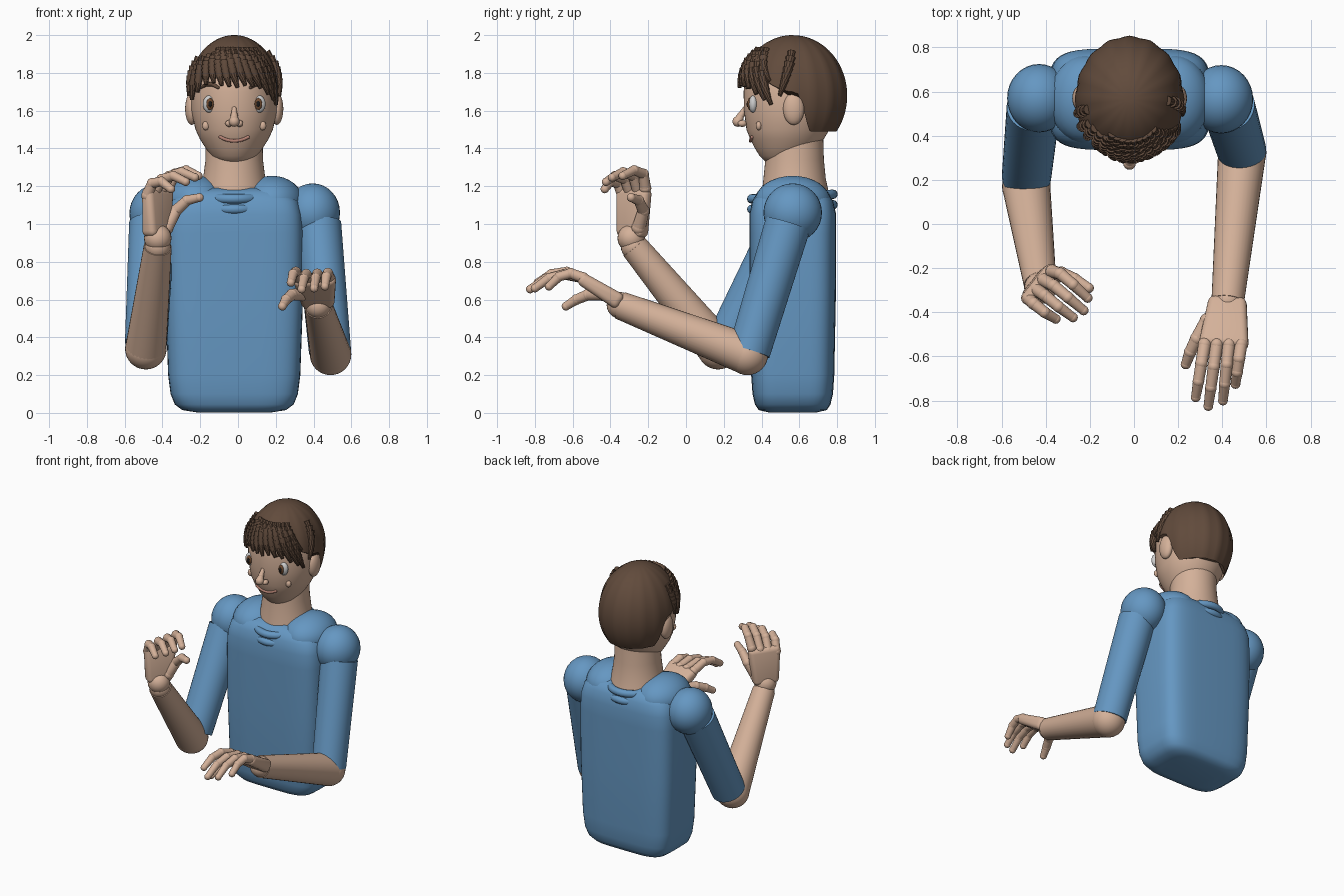
import bpy, bmesh, math
from mathutils import Vector, Matrix

if "Cube" in bpy.data.objects:
    bpy.data.objects.remove(bpy.data.objects["Cube"])

CX = -0.02  # body centre line


def mat(name, r, g, b):
    m = bpy.data.materials.new(name)
    m.diffuse_color = (r, g, b, 1)
    m.use_nodes = True
    m.node_tree.nodes["Principled BSDF"].inputs["Base Color"].default_value = m.diffuse_color
    return m


SKIN = mat("skin", 0.66, 0.44, 0.32)
SHIRT = mat("shirt", 0.13, 0.31, 0.54)
HAIR = mat("hair", 0.12, 0.07, 0.045)
WHITE = mat("eye_white", 0.75, 0.75, 0.75)
IRIS = mat("iris", 0.16, 0.07, 0.03)
DARK = mat("pupil", 0.01, 0.01, 0.01)
LIP = mat("lip", 0.45, 0.22, 0.17)


def finish(name, bm, m, angle=50):
    bmesh.ops.recalc_face_normals(bm, faces=bm.faces)
    me = bpy.data.meshes.new(name)
    bm.to_mesh(me)
    bm.free()
    ob = bpy.data.objects.new(name, me)
    bpy.context.collection.objects.link(ob)
    me.materials.append(m)
    bpy.ops.object.select_all(action='DESELECT')
    ob.select_set(True)
    bpy.context.view_layer.objects.active = ob
    bpy.ops.object.shade_smooth_by_angle(angle=math.radians(angle))
    return ob


def loft(name, rings, m):
    bm = bmesh.new()
    vs = [[bm.verts.new(p) for p in r] for r in rings]
    n = len(vs[0])
    for a, b in zip(vs, vs[1:]):
        for i in range(n):
            bm.faces.new((a[i], a[(i + 1) % n], b[(i + 1) % n], b[i]))
    bm.faces.new(vs[0])
    bm.faces.new(vs[-1])
    return finish(name, bm, m)


def ring(cx, cy, z, rx, ry, power=2, n=48):
    out = []
    for i in range(n):
        c, s = math.cos(math.tau * i / n), math.sin(math.tau * i / n)
        out.append((cx + rx * math.copysign(abs(c) ** (2 / power), c),
                    cy + ry * math.copysign(abs(s) ** (2 / power), s), z))
    return out


def add_ball(bm, c, r, seg=24):
    r = r if isinstance(r, tuple) else (r, r, r)
    bmesh.ops.create_uvsphere(bm, u_segments=seg, v_segments=seg // 2, radius=1,
                              matrix=Matrix.Translation(c) @ Matrix.Diagonal((*r, 1)))


def ball(name, c, r, m, seg=24):
    bm = bmesh.new()
    add_ball(bm, c, r, seg)
    return finish(name, bm, m)


def add_cone(bm, a, b, r1, r2, seg):
    d = b - a
    q = d.to_track_quat('Z', 'Y').to_matrix().to_4x4()
    bmesh.ops.create_cone(bm, cap_ends=True, segments=seg, radius1=r1, radius2=r2,
                          depth=d.length, matrix=Matrix.Translation((a + b) / 2) @ q)


def limb(name, pts, radii, m, balls=True, seg=16):
    """Tapered segments with a ball at each joint."""
    bm = bmesh.new()
    pts = [Vector(p) for p in pts]
    for i in range(len(pts) - 1):
        add_cone(bm, pts[i], pts[i + 1], radii[i], radii[i + 1], seg)
    if balls:
        for p, r in zip(pts, radii):
            add_ball(bm, p, r * 1.06, seg)
    return finish(name, bm, m)


def palm(name, wrist, knuckle, across, w0, w1, thick, m):
    a, b, x = Vector(wrist), Vector(knuckle), Vector(across)
    d = (b - a).normalized()
    x = (x - d * x.dot(d)).normalized()
    n = d.cross(x)
    bm = bmesh.new()
    bmesh.ops.create_cube(bm, size=2)
    for v in bm.verts:
        t = (v.co.z + 1) / 2
        v.co = a.lerp(b, t) + x * v.co.x * (w0 + (w1 - w0) * t) + n * v.co.y * thick * (1 - .25 * t)
    bmesh.ops.bevel(bm, geom=bm.edges[:], offset=0.03, segments=4, profile=.5, affect='EDGES')
    return finish(name, bm, m)


# torso
loft("torso", [ring(CX, .565, z, rx, ry, 4.5) for z, rx, ry in (
    (.003, .2, .13), (.015, .275, .18), (.045, .315, .2), (.1, .337, .213), (.2, .35, .22),
    (.6, .364, .228), (.95, .366, .23), (1.05, .36, .23), (1.12, .34, .215),
    (1.165, .29, .19), (1.19, .2, .14))], SHIRT)
for side, s in (("left", -1), ("right", 1)):
    ball(side + "_shoulder_slope", (CX + s * .2, .565, 1.12), (.165, .2, .135), SHIRT, 32)

# collar rings
for i, (z, rx, ry) in enumerate(((1.145, .165, .215), (1.09, .16, .215))):
    bm = bmesh.new()
    n, k = 48, 12
    vs = []
    for a in range(n):
        t = math.tau * a / n
        vs.append([bm.verts.new((CX + math.cos(t) * (rx + .025 * math.cos(u)),
                                 .563 + math.sin(t) * (ry + .025 * math.cos(u)),
                                 z + .012 * math.sin(t) + .025 * math.sin(u)))
                   for u in (math.tau * j / k for j in range(k))])
    for a in range(n):
        for j in range(k):
            b, l = (a + 1) % n, (j + 1) % k
            bm.faces.new((vs[a][j], vs[b][j], vs[b][l], vs[a][l]))
    finish(f"collar_ring_{i}", bm, SHIRT)

# neck
loft("neck", [ring(CX, cy, z, rx, ry) for z, rx, ry, cy in (
    (1.06, .2, .2, .585), (1.15, .185, .18, .58), (1.24, .165, .165, .575),
    (1.34, .152, .155, .575), (1.5, .15, .15, .575))], SKIN)

# head: z, half width, half depth, centre y
HEAD = [(1.318, .04, .05, .5), (1.33, .085, .085, .505), (1.36, .12, .125, .515), (1.4, .15, .165, .53),
        (1.45, .182, .195, .535), (1.5, .205, .22, .54), (1.6, .228, .245, .552), (1.7, .23, .255, .56),
        (1.8, .21, .245, .56), (1.9, .15, .17, .56), (1.95, .08, .09, .56)]
loft("head", [ring(CX, cy, z, rx, ry) for z, rx, ry, cy in HEAD], SKIN)


def face(x, z, out=0.0):
    """Point on the face at an offset x from the centre line."""
    for a, b in zip(HEAD, HEAD[1:]):
        if a[0] <= z <= b[0]:
            t = (z - a[0]) / (b[0] - a[0])
            rx, ry, cy = (a[i] + (b[i] - a[i]) * t for i in (1, 2, 3))
            return (CX + x, cy - ry * math.sqrt(max(0, 1 - (x / rx) ** 2)) - out, z)


# paired facial features
for side, s in (("left", -1), ("right", 1)):
    ball(side + "_ear", (CX + s * .225, .57, 1.61), (.035, .056, .086), SKIN)
    ball(side + "_eye", face(s * .132, 1.635, -.004), (.034, .024, .046), WHITE)
    ball(side + "_iris", face(s * .128, 1.635, .012), (.02, .012, .032), IRIS, 16)
    ball(side + "_pupil", face(s * .127, 1.635, .021), (.01, .006, .017), DARK, 16)
    ball(side + "_cheek", face(s * .15, 1.52, 0), (.02, .016, .024), SKIN, 16)
    ball(side + "_nostril", face(s * .028, 1.532, .02), (.02, .024, .018), SKIN, 16)
    limb(side + "_eyebrow", [face(s * x, z, .004) for x, z in (
        (.085, 1.722), (.115, 1.74), (.15, 1.738), (.178, 1.72))], (.008, .012, .011, .006), HAIR, seg=10)
limb("nose", [face(0, 1.61, -.005), face(0, 1.575, .02), face(0, 1.543, .04)], (.012, .018, .027), SKIN)
limb("mouth", [face(x * .0105, 1.44 + .02 * (x / 7) ** 2, .003) for x in range(-7, 8)],
     [.009] * 15, LIP, seg=10)


# hair cap with a lower edge that drops behind the ears
def smooth(a, b, t):
    t = min(1, max(0, (t - a) / (b - a)))
    return t * t * (3 - 2 * t)


def scalp(deg, z, k=1.0):
    """Point on the hair dome; the angle runs from the front towards +x."""
    t = math.radians(deg)
    w = math.sqrt(max(0, 1 - ((z - 1.68) / .32) ** 2)) * k
    return (CX + .246 * w * math.sin(t), .565 - .285 * w * math.cos(t), z)


rings = []
for j in range(1, 25):
    row = []
    for i in range(64):
        s = -math.cos(math.tau * i / 64)
        edge = 1.81 - .11 * smooth(-1, 0, s) - .21 * smooth(.05, .4, s)
        phi = math.acos((edge - 1.68) / .32) * j / 24
        row.append(scalp(360 * i / 64, 1.68 + .32 * math.cos(phi), 1 + .012 * math.cos(i * math.tau / 4)))
    rings.append(row)
loft("hair_cap", rings, HAIR)


# hair locks made of overlapping beads
def lock(name, a0, z0, a1, z1, r):
    bm = bmesh.new()
    n = 8
    pts = [Vector(scalp(a0 + (a1 - a0) * (i / n) ** 1.3, z0 + (z1 - z0) * i / n, 1.0)) for i in range(n + 1)]
    for i in range(n):
        f = min(1, .75 + .15 * i) * (1 - .75 * (i / n) ** 2.5)
        g = f * .72
        add_cone(bm, pts[i], pts[i + 1].lerp(pts[i], -.1), r * f, r * g, 10)
    finish(name, bm, HAIR, 35)


LOCKS = [(-62, 1.86, -66, 1.66), (-54, 1.88, -52, 1.7), (-44, 1.89, -38, 1.74), (-34, 1.9, -27, 1.75),
         (-25, 1.9, -16, 1.735), (-16, 1.9, -6, 1.73), (-7, 1.91, 4, 1.725), (2, 1.91, 14, 1.735),
         (11, 1.9, 24, 1.73), (20, 1.9, 35, 1.72), (30, 1.9, 47, 1.69), (40, 1.88, 58, 1.66),
         (50, 1.86, 66, 1.635), (88, 1.91, 76, 1.68), (-78, 1.88, -76, 1.68)]
for i, l in enumerate(LOCKS):
    lock(f"fringe_lock_{i}", *l, .03)
for i in range(9):
    lock(f"upper_lock_{i}", -30 + i * 9, 1.925, -16 + i * 10, 1.79 - .004 * i, .026)

# arms: shoulder, sleeve, elbow, forearm
ARMS = {
    "right": ((.395, .565, 1.06), (.425, .54, 1.0), (.487, .335, .325), (.49, .325, .31), (.425, -.35, .57)),
    "left": ((-.43, .57, 1.055), (-.455, .53, 1.0), (-.487, .215, .37), (-.488, .17, .34), (-.425, -.275, .88)),
}
for side, (sh, up, cuff, elbow, wrist) in ARMS.items():
    ball(side + "_shoulder", sh, (.145, .155, .155), SHIRT, 32)
    limb(side + "_sleeve", [up, cuff], (.122, .112), SHIRT, False, 32)
    ball(side + "_elbow", elbow, .11, SKIN, 32)
    limb(side + "_forearm", [elbow, wrist], (.109, .074), SKIN, False, 32)
    ball(side + "_wrist", wrist, .07, SKIN)

# right hand, reaching forward
palm("right_palm", (.425, -.34, .58), (.405, -.56, .715), (1, 0, 0), .085, .115, .045, SKIN)
limb("right_thumb", [(.335, -.44, .63), (.285, -.52, .625), (.255, -.58, .6), (.235, -.635, .565)],
     (.036, .03, .027, .022), SKIN)
for i, (bx, tx, ty, tz) in enumerate(((.32, .28, -.785, .69), (.375, .337, -.825, .655),
                                      (.43, .403, -.8, .66), (.485, .46, -.725, .67))):
    a, b = Vector((bx, -.545, .715)), Vector((tx, ty, tz))
    limb(f"right_finger_{i}", [a, a.lerp(b, .36) + Vector((0, 0, .04)),
                               a.lerp(b, .7) + Vector((0, 0, .038)), b],
         (.029, .027, .025, .021), SKIN)

# left hand, raised and curled
ball("left_wrist_ball", (-.425, -.29, .925), .073, SKIN)
palm("left_palm", (-.43, -.285, .93), (-.425, -.275, 1.19), (.62, .78, 0), .085, .11, .045, SKIN)
limb("left_thumb", [(-.38, -.25, .98), (-.33, -.225, 1.07), (-.27, -.25, 1.125), (-.205, -.29, 1.14)],
     (.037, .031, .027, .022), SKIN)
INDEX = [(-.37, -.215, 1.19), (-.335, -.225, 1.265), (-.275, -.275, 1.285), (-.21, -.335, 1.255)]
PINKY = [(-.48, -.335, 1.15), (-.455, -.36, 1.215), (-.405, -.4, 1.225), (-.355, -.43, 1.185)]
for i in range(4):
    t = i / 3
    lift = Vector((.03, -.025, .015)) * (1 if i in (1, 2) else 0)
    pts = [Vector(a).lerp(Vector(b), t) + lift * j / 3 for j, (a, b) in enumerate(zip(INDEX, PINKY))]
    limb(f"left_finger_{i}", pts, (.03, .027, .025, .021), SKIN)
